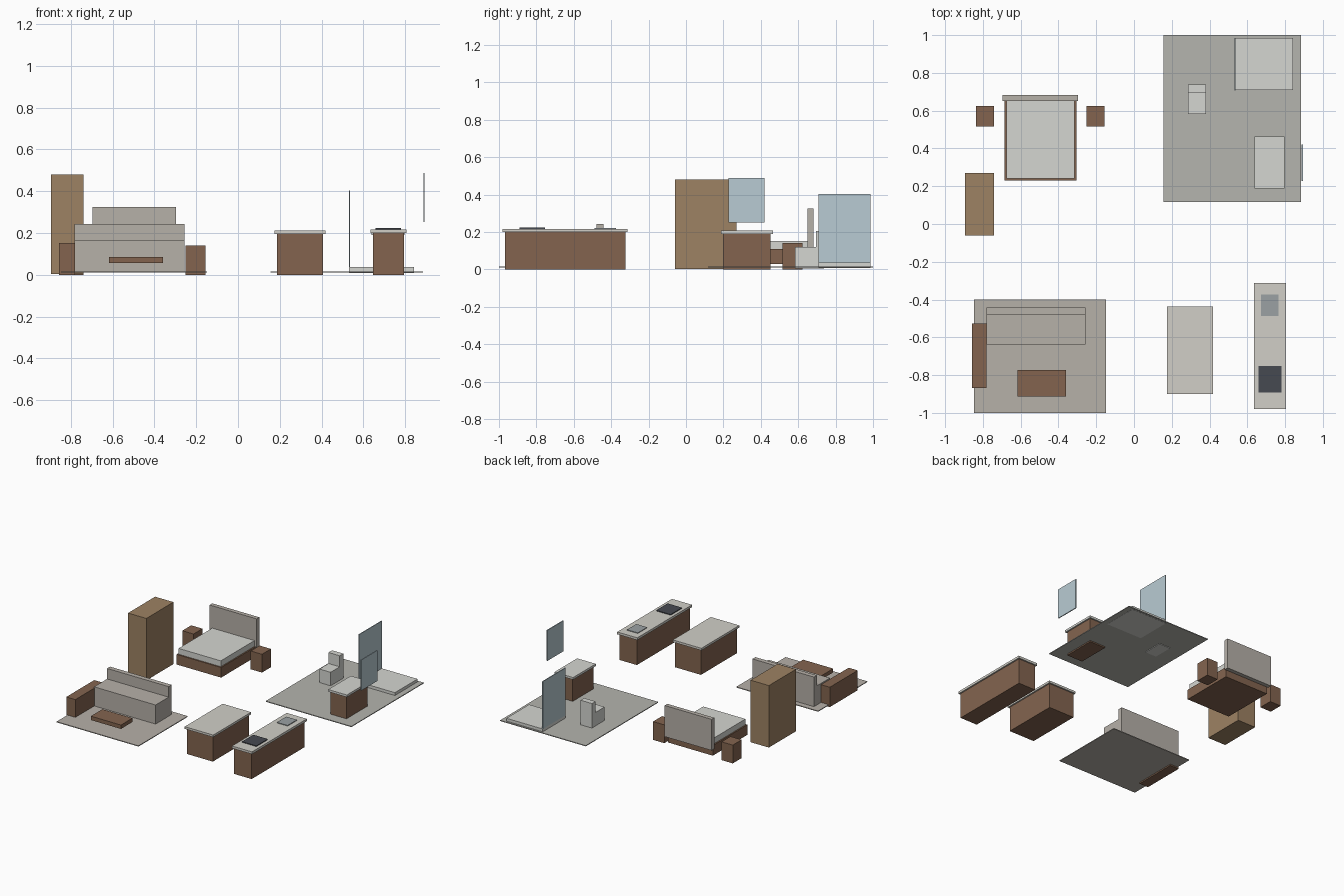
import bpy, bmesh

if "Cube" in bpy.data.objects:
    bpy.data.objects.remove(bpy.data.objects["Cube"])


def material(name, r, g, b):
    m = bpy.data.materials.new(name)
    m.diffuse_color = tuple((c / 255) ** 2.2 for c in (r, g, b)) + (1,)
    m.use_nodes = True
    m.node_tree.nodes["Principled BSDF"].inputs["Base Color"].default_value = m.diffuse_color
    return m


WOOD = material("walnut", 130, 100, 80)
OAK = material("oak", 156, 129, 99)
FABRIC = material("fabric", 181, 175, 167)
STONE = material("stone", 208, 206, 198)
WHITE = material("white", 212, 213, 208)
TILE = material("tile", 179, 179, 173)
GLASS = material("glass", 183, 202, 210)
STEEL = material("steel", 153, 160, 162)
DARK = material("dark_glass", 72, 75, 82)


def box(name, x, y, z, mat):
    """Axis-aligned box from (min, max) ranges."""
    bm = bmesh.new()
    bmesh.ops.create_cube(bm, size=1)
    for v in bm.verts:
        for i, r in enumerate((x, y, z)):
            v.co[i] = r[0] if v.co[i] < 0 else r[1]
    # origin at the centre of the part
    centre = [(r[0] + r[1]) / 2 for r in (x, y, z)]
    bmesh.ops.translate(bm, verts=bm.verts, vec=[-c for c in centre])
    me = bpy.data.meshes.new(name)
    bm.to_mesh(me)
    bm.free()
    me.materials.append(mat)
    ob = bpy.data.objects.new(name, me)
    ob.location = centre
    bpy.context.collection.objects.link(ob)
    return ob


def cabinet(name, x, y, height, top, mat, lip=0.011):
    """Wooden carcass with an overhanging worktop."""
    box(name + "_body", (x[0] + lip, x[1] - lip), (y[0] + lip, y[1] - lip), (0, height), WOOD)
    box(name + "_top", x, y, (height, top), mat)


# Living area
box("living_rug", (-0.847, -0.149), (-1.0, -0.4), (0.01, 0.016), FABRIC)
box("sofa_seat", (-0.782, -0.257), (-0.637, -0.442), (0.016, 0.163), FABRIC)
box("sofa_back", (-0.782, -0.257), (-0.478, -0.442), (0.163, 0.244), FABRIC)
box("media_cabinet", (-0.857, -0.78), (-0.868, -0.528), (0, 0.153), WOOD)
box("coffee_table", (-0.617, -0.36), (-0.912, -0.772), (0.056, 0.086), WOOD)

# Kitchen area
cabinet("island", (0.175, 0.418), (-0.899, -0.437), 0.195, 0.212, STONE)
cabinet("counter", (0.635, 0.806), (-0.98, -0.313), 0.199, 0.217, STONE)
box("sink", (0.673, 0.765), (-0.488, -0.374), (0.214, 0.222), STEEL)
box("cooktop", (0.658, 0.781), (-0.891, -0.753), (0.214, 0.223), DARK)

# Bedroom area
box("bed_base", (-0.685, -0.305), (0.23, 0.652), (0.03, 0.108), WOOD)
box("mattress", (-0.675, -0.315), (0.24, 0.652), (0.108, 0.153), WHITE)
box("headboard", (-0.697, -0.296), (0.65, 0.683), (0.085, 0.325), FABRIC)
for side, s in (("left", -1), ("right", 1)):
    cx = -0.496 + s * 0.292
    box(side + "_nightstand", (cx - 0.048, cx + 0.048), (0.515, 0.624), (0, 0.141), WOOD)
box("wardrobe", (-0.896, -0.74), (-0.06, 0.27), (0.003, 0.481), OAK)

# Bathroom area
box("bathroom_floor", (0.155, 0.885), (0.117, 1.0), (0.01, 0.016), TILE)
box("shower_tray", (0.532, 0.842), (0.709, 0.986), (0.009, 0.038), WHITE)
box("shower_screen", (0.531, 0.537), (0.708, 0.986), (0.038, 0.404), GLASS)
box("toilet_bowl", (0.286, 0.382), (0.583, 0.738), (0.005, 0.12), WHITE)
box("toilet_tank", (0.286, 0.382), (0.694, 0.738), (0.12, 0.205), WHITE)
cabinet("vanity", (0.638, 0.797), (0.188, 0.464), 0.19, 0.207, WHITE)
box("wall_mirror", (0.887, 0.894), (0.228, 0.421), (0.252, 0.488), GLASS)
